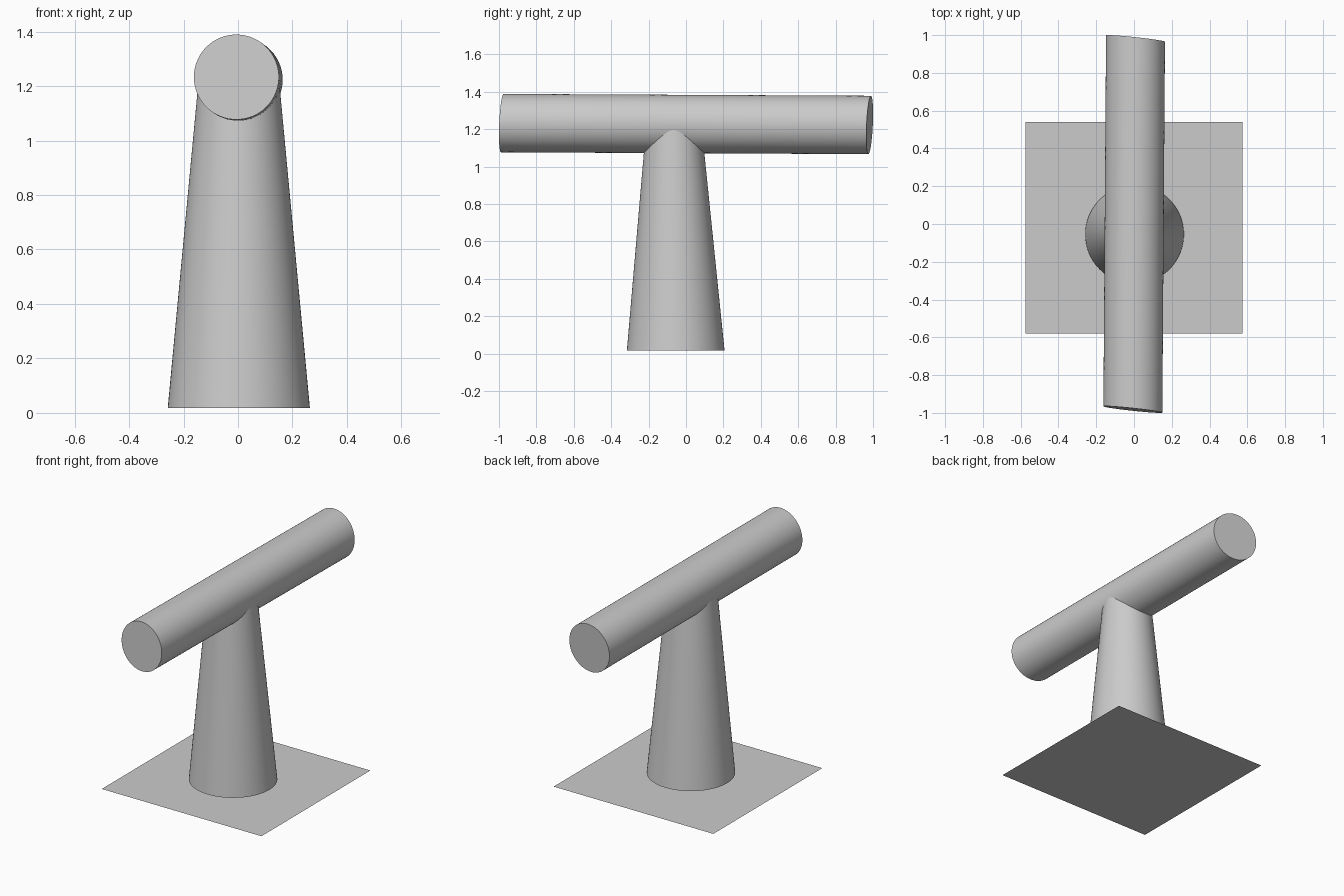
import bpy
import bmesh
from mathutils import Matrix

cube = bpy.data.objects.get("Cube")
if cube:
    bpy.data.objects.remove(cube, do_unlink=True)

grey = bpy.data.materials.new("plain grey")
grey.use_nodes = True
colour = (0.6, 0.6, 0.6, 1)
grey.diffuse_color = colour
grey.node_tree.nodes["Principled BSDF"].inputs["Base Color"].default_value = colour


def finish(name, bm, smooth=True):
    """Turn a bmesh into a named, coloured object with crisp rims."""
    mesh = bpy.data.meshes.new(name)
    bm.to_mesh(mesh)
    bm.free()
    mesh.materials.append(grey)
    obj = bpy.data.objects.new(name, mesh)
    bpy.context.collection.objects.link(obj)
    if smooth:
        bpy.ops.object.select_all(action="DESELECT")
        obj.select_set(True)
        bpy.context.view_layer.objects.active = obj
        bpy.ops.object.shade_smooth_by_angle()
    return obj


def round_bar(name, bottom_radius, top_radius, matrix):
    """Capped round bar along local z from -1 to 1, placed by a matrix."""
    bm = bmesh.new()
    bmesh.ops.create_cone(bm, cap_ends=True, segments=96, radius1=bottom_radius,
                          radius2=top_radius, depth=2)
    bm.transform(matrix)
    bmesh.ops.recalc_face_normals(bm, faces=bm.faces)
    return finish(name, bm)


# Ground sheet, a single flat square
bm = bmesh.new()
bmesh.ops.create_grid(bm, x_segments=1, y_segments=1, size=1)
bm.transform(Matrix.Translation((0, -0.02, 0)) @ Matrix.Diagonal((0.575, 0.56, 1, 1)))
finish("ground_sheet", bm, smooth=False)

# Tapered tower, leaning very slightly towards the front
round_bar("tower", 0.261, 0.147, Matrix((
    (1, 0, 0, 0.003),
    (0, 1, -0.005, -0.06),
    (0, 0, 0.606, 0.624),
    (0, 0, 0, 1))))

# Long barrel along y with slightly slanted end caps
radius = 0.156
round_bar("barrel", 1, 1, Matrix((
    (radius, 0, 0.007, 0.001),
    (-0.107 * radius, 0.045 * radius, 0.982, 0),
    (0, radius, -0.005, 1.228),
    (0, 0, 0, 1))))
